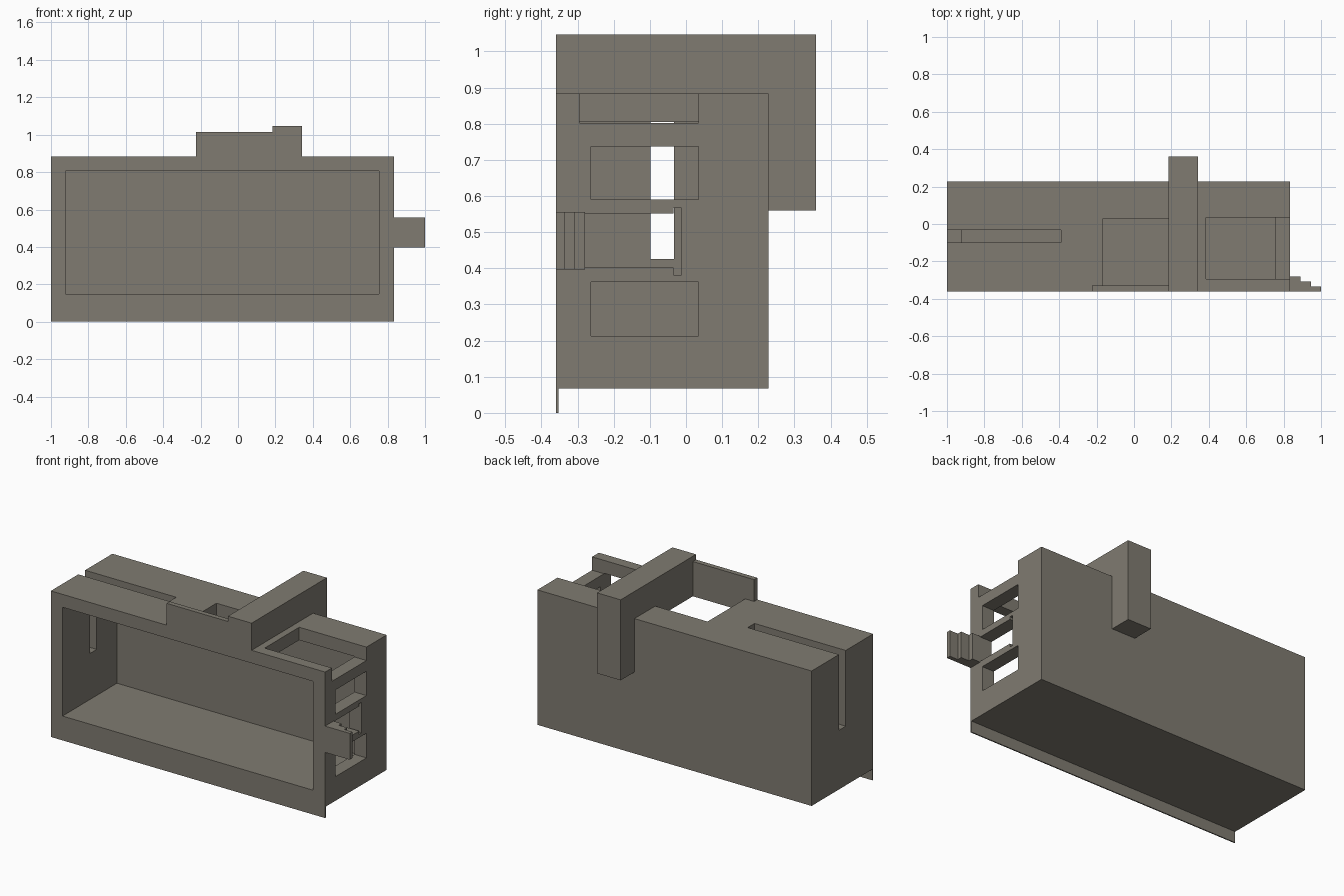
import bpy, bmesh

if "Cube" in bpy.data.objects:
    bpy.data.objects.remove(bpy.data.objects["Cube"])

stone = bpy.data.materials.new("warm grey")
stone.diffuse_color = (0.215, 0.198, 0.165, 1)
stone.use_nodes = True
stone.node_tree.nodes["Principled BSDF"].inputs["Base Color"].default_value = stone.diffuse_color


def prism(name, axis, profile, lo, hi):
    """Extrude a 2D profile along axis 'x' (profile y,z) or 'z' (profile x,y)."""
    bm = bmesh.new()
    place = (lambda p: (lo, *p)) if axis == "x" else (lambda p: (*p, lo))
    face = bm.faces.new([bm.verts.new(place(p)) for p in profile])
    new = bmesh.ops.extrude_face_region(bm, geom=[face])["geom"]
    d = hi - lo
    bmesh.ops.translate(bm, vec=(d, 0, 0) if axis == "x" else (0, 0, d),
                        verts=[g for g in new if isinstance(g, bmesh.types.BMVert)])
    bmesh.ops.recalc_face_normals(bm, faces=bm.faces)
    mesh = bpy.data.meshes.new(name)
    bm.to_mesh(mesh)
    bm.free()
    mesh.materials.append(stone)
    ob = bpy.data.objects.new(name, mesh)
    bpy.context.collection.objects.link(ob)
    return ob


def box(name, x0, x1, y0, y1, z0, z1):
    return prism(name, "z", [(x0, y0), (x1, y0), (x1, y1), (x0, y1)], z0, z1)


# Main housing, with openings cut out of it
body = box("housing", -1, 0.835, -0.36, 0.228, 0.067, 0.883)
cuts = [
    ("front_cavity", -0.922, 0.755, -0.5, 0.16, 0.147, 0.805),
    ("left_slot", -1.1, -0.39, -0.098, -0.033, 0.425, 1.0),
    ("top_hole", -0.165, 0.185, -0.33, 0.03, 0.7, 1.0),
    ("corner_notch", 0.385, 0.9, -0.295, 0.035, 0.802, 1.0),
    ("upper_window", 0.7, 0.9, -0.263, 0.035, 0.59, 0.737),
    ("lower_window", 0.7, 0.9, -0.263, 0.035, 0.213, 0.362),
    ("middle_window", 0.7, 0.9, -0.28, -0.03, 0.402, 0.552),
    ("window_groove", 0.7, 0.9, -0.034, -0.013, 0.382, 0.567),
]
bpy.context.view_layer.objects.active = body
for name, *size in cuts:
    cutter = box(name + "_cutter", *size)
    cutter.hide_render = True
    mod = body.modifiers.new(name, "BOOLEAN")
    mod.operation = "DIFFERENCE"
    mod.solver = "EXACT"
    mod.object = cutter
    bpy.ops.object.modifier_apply(modifier=name)
    bpy.data.objects.remove(cutter)

# Thin lip below the front, and raised plate above it
box("front_lip", -1, 0.835, -0.36, -0.353, 0, 0.067)
box("top_plate", -0.225, 0.185, -0.36, -0.33, 0.883, 1.015)

# Hooked beam over the top and down the back
prism("hook_beam", "x", [(-0.36, 0.883), (-0.36, 1.047), (0.36, 1.047),
                         (0.36, 0.56), (0.228, 0.56), (0.228, 0.883)], 0.185, 0.343)

# Stepped tab on the right side
prism("stepped_tab", "z", [(0.835, -0.36), (1, -0.36), (1, -0.335), (0.945, -0.335),
                           (0.945, -0.307), (0.89, -0.307), (0.89, -0.28),
                           (0.835, -0.28)], 0.397, 0.556)
